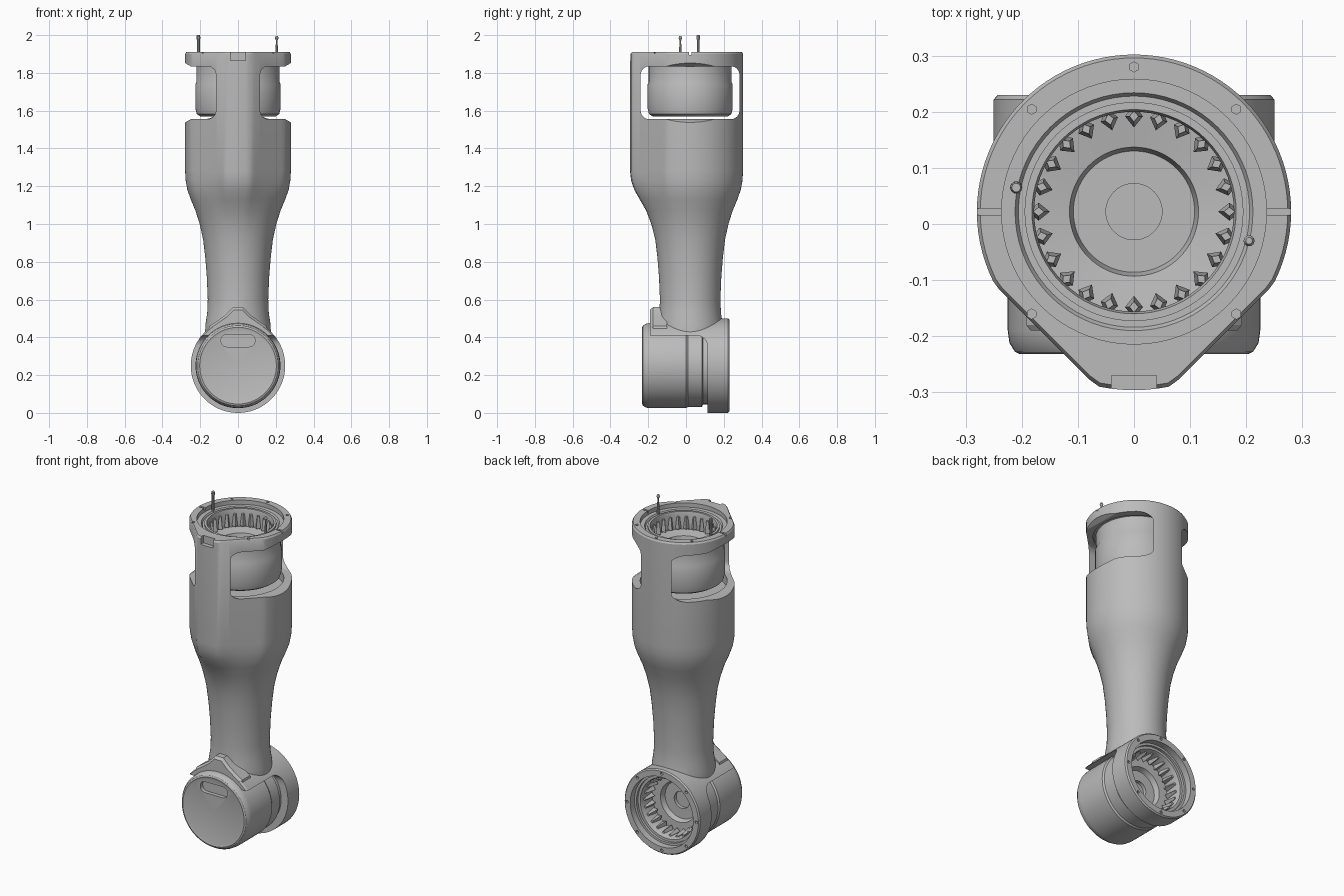
import bpy, bmesh
from math import pi, sin, cos, radians, hypot
from mathutils import Matrix

if "Cube" in bpy.data.objects:
    bpy.data.objects.remove(bpy.data.objects["Cube"])

grey = bpy.data.materials.new("cast_grey")
grey.use_nodes = True
grey.diffuse_color = (0.5, 0.5, 0.5, 1)
grey.node_tree.nodes["Principled BSDF"].inputs["Base Color"].default_value = (0.5, 0.5, 0.5, 1)

CY = 0.022                                    # y of the upright axis
UPRIGHT = Matrix.Translation((0, CY, 0))
JOINT = Matrix.Translation((0, 0, 0.25)) @ Matrix.Rotation(-pi / 2, 4, 'X')   # local z runs to +y


def finish(name, bm, matrix=Matrix()):
    bmesh.ops.remove_doubles(bm, verts=bm.verts, dist=1e-5)
    bmesh.ops.recalc_face_normals(bm, faces=bm.faces)
    bm.transform(matrix)
    mesh = bpy.data.meshes.new(name)
    bm.to_mesh(mesh)
    bm.free()
    mesh.materials.append(grey)
    obj = bpy.data.objects.new(name, mesh)
    bpy.context.collection.objects.link(obj)
    return obj


def loft(name, rings, matrix=Matrix()):
    """Skin a stack of equal-length rings and cap both ends."""
    bm = bmesh.new()
    rows = [[bm.verts.new(p) for p in ring] for ring in rings]
    n = len(rows[0])
    for a, b in zip(rows, rows[1:]):
        for i in range(n):
            j = (i + 1) % n
            bm.faces.new((a[i], a[j], b[j], b[i]))
    bm.faces.new(rows[0])
    bm.faces.new(rows[-1])
    return finish(name, bm, matrix)


def lathe(name, profile, matrix, n=72):
    """Turn (radius, height) points about local z."""
    rings = [[(r * cos(2 * pi * i / n), r * sin(2 * pi * i / n), z) for i in range(n)]
             for r, z in ((max(r, 0.001), z) for r, z in profile)]
    return loft(name, rings, matrix)


def boxes(name, items):
    bm = bmesh.new()
    for centre, size in items:
        bmesh.ops.create_cube(bm, size=1, matrix=Matrix.Translation(centre) @ Matrix.Diagonal((*size, 1)))
    return finish(name, bm)


def sockets(name, angles, radius, height, matrix):
    """Hexagonal screw holes on a circle."""
    bm = bmesh.new()
    for a in angles:
        at = Matrix.Translation((radius * cos(radians(a)), radius * sin(radians(a)), height))
        bmesh.ops.create_cone(bm, cap_ends=True, segments=6, radius1=0.009, radius2=0.009,
                              depth=0.04, matrix=at)
    return finish(name, bm, matrix)


def gear_teeth(name, radius, height, matrix, count=24):
    bm = bmesh.new()
    for i in range(count):
        at = Matrix.Rotation(2 * pi * i / count, 4, 'Z') @ Matrix.Translation((radius, 0, height))
        bmesh.ops.create_cone(bm, cap_ends=True, segments=4, radius1=0.02, radius2=0.01,
                              depth=0.07, matrix=at @ Matrix.Diagonal((1, 0.8, 1, 1)))
    return finish(name, bm, matrix)


def boolean(obj, *tools, op='DIFFERENCE'):
    for tool in tools:
        mod = obj.modifiers.new("boolean", 'BOOLEAN')
        mod.operation, mod.object, mod.solver = op, tool, 'EXACT'
        bpy.context.view_layer.objects.active = obj
        bpy.ops.object.modifier_apply(modifier=mod.name)
        bpy.data.objects.remove(tool)


def rounded_rect(u0, u1, v0, v1, r, steps=6):
    corners = [(u1 - r, v1 - r, 0), (u0 + r, v1 - r, 90), (u0 + r, v0 + r, 180), (u1 - r, v0 + r, 270)]
    return [(u + r * cos(radians(a + 90 * s / steps)), v + r * sin(radians(a + 90 * s / steps)))
            for u, v, a in corners for s in range(steps + 1)]


# Upright housing: round neck blending into a section with a wedge nose in front
def section(r, nose, z, n=96):
    ring = []
    for i in range(n):
        a = 2 * pi * i / n
        off = abs(a - 1.5 * pi)
        rho = r
        if off < radians(62):
            wedge = min(0.957 * r / cos(off - pi / 4), 1.136 * r)
            rho = r + nose * (wedge - r)
        ring.append((rho * cos(a), rho * sin(a), z))
    return ring


outline = [(0.175, 0, 0.41), (0.172, 0, 0.47), (0.163, 0, 0.53), (0.16, 0, 0.6), (0.165, 0, 0.72),
           (0.173, 0, 0.82), (0.185, 0, 0.92), (0.203, 0.1, 1.0), (0.225, 0.25, 1.07),
           (0.25, 0.5, 1.13), (0.268, 0.75, 1.18), (0.277, 0.95, 1.23), (0.28, 1, 1.28),
           (0.28, 1, 1.9), (0.274, 1, 1.91)]
housing = loft("upright_housing", [section(*row) for row in outline], UPRIGHT)

# Side windows with flared rims, hollow top, nose notch, rim slots and screw holes
flare = [(-0.32, 0.04), (-0.25, 0), (0.25, 0), (0.32, 0.04)]
window = loft("window_cutter", [[(x, y, z) for y, z in
              rounded_rect(-0.24 - o, 0.283 + o, 1.555 - o, 1.835 + o, 0.045 + o)] for x, o in flare])
hollow = lathe("hollow_cutter", [(0.236, 1.5), (0.236, 2)], UPRIGHT)
notches = boxes("notch_cutter", [((0, -0.295, 1.9), (0.08, 0.05, 0.07)),
                                 ((-0.26, CY, 1.91), (0.06, 0.012, 0.03)),
                                 ((0.26, CY, 1.91), (0.06, 0.012, 0.03))])
rim_holes = sockets("rim_hole_cutter", (45, 90, 135, 225, 315), 0.258, 1.91, UPRIGHT)
boolean(housing, window, hollow, notches, rim_holes)

# Joint yoke: thick ring at the back, thin hood reaching over the motor in front
yoke = lathe("joint_yoke", [(0.244, -0.19), (0.25, -0.18), (0.25, 0.222), (0.243, 0.23)], JOINT)
side = [(-0.4, -0.1), (0.115, -0.1)]
side += [(0.055 + 0.06 * cos(radians(a)), 0.35 + 0.06 * sin(radians(a))) for a in range(0, 91, 15)]
side += [(-0.4, 0.41)]
boolean(yoke, loft("hood_cutter", [[(x, y, z) for y, z in side] for x in (-0.4, 0.4)]))

# Peaked lip where the neck meets the hood
peak = [(-0.16, 0.42), (-0.15, 0.46), (-0.07, 0.515), (-0.025, 0.56), (0.025, 0.56),
        (0.07, 0.515), (0.15, 0.46), (0.16, 0.42)]
lip = loft("neck_lip", [[(x * s, y, 0.42 + (z - 0.42) * s) for x, z in peak]
                        for y, s in ((-0.19, 0.9), (-0.175, 1), (-0.1, 1))])
boolean(housing, yoke, lip, op='UNION')
housing.name = "link_housing"
bore = lathe("bore_cutter", [(0.195, 0.0), (0.195, 0.19), (0.208, 0.19), (0.208, 0.4)], JOINT)
joint_holes = sockets("joint_hole_cutter", range(0, 360, 45), 0.229, 0.23, JOINT)
boolean(housing, bore, joint_holes)

# Joint motor with bevelled front cap and stepped inner face
motor = lathe("joint_motor", [
    (0, -0.228), (0.19, -0.228), (0.203, -0.232), (0.212, -0.228), (0.222, -0.212), (0.225, -0.19),
    (0.225, 0.0), (0.218, 0.01), (0.218, 0.085), (0.205, 0.09), (0.205, 0.12), (0.196, 0.12),
    (0.196, 0.175), (0.18, 0.175), (0.175, 0.165), (0.175, 0.07), (0.12, 0.07), (0.11, 0.04),
    (0.05, 0.04), (0.05, 0.02), (0, 0.02)], JOINT)
cable = loft("cable_cutter", [[(x, y, z) for x, z in rounded_rect(-0.09, 0.09, 0.35, 0.415, 0.03)]
                              for y in (-0.3, -0.205)])
boolean(motor, cable)
gear_teeth("joint_teeth", 0.17, 0.115, JOINT)

# Wrist drum seen through the windows, open at the top
lathe("wrist_drum", [
    (0, 1.57), (0.2, 1.57), (0.218, 1.582), (0.225, 1.61), (0.225, 1.74), (0.22, 1.75), (0.22, 1.84),
    (0.237, 1.845), (0.237, 1.885), (0.212, 1.885), (0.206, 1.875), (0.195, 1.875), (0.195, 1.885),
    (0.182, 1.885), (0.178, 1.87), (0.178, 1.78), (0.115, 1.77), (0.108, 1.74), (0.05, 1.74),
    (0.05, 1.72), (0, 1.72)], UPRIGHT)
gear_teeth("wrist_teeth", 0.17, 1.825, UPRIGHT)

# Two locating pins standing on the rim
lathe("thick_pin", [(0.008, 1.87), (0.008, 1.975), (0.011, 1.985), (0.008, 2), (0, 2)],
      Matrix.Translation((-0.21, 0.065, 0)), 10)
lathe("thin_pin", [(0.009, 1.87), (0.007, 1.92), (0.004, 1.97), (0.01, 1.985), (0.006, 1.995), (0, 1.995)],
      Matrix.Translation((0.205, -0.03, 0)), 10)

# Smooth shading with crisp machined edges
for obj in bpy.context.collection.objects:
    if obj.type == 'MESH' and grey.name in obj.data.materials:
        bpy.ops.object.select_all(action='DESELECT')
        obj.select_set(True)
        bpy.context.view_layer.objects.active = obj
        bpy.ops.object.shade_smooth_by_angle(angle=radians(30))
